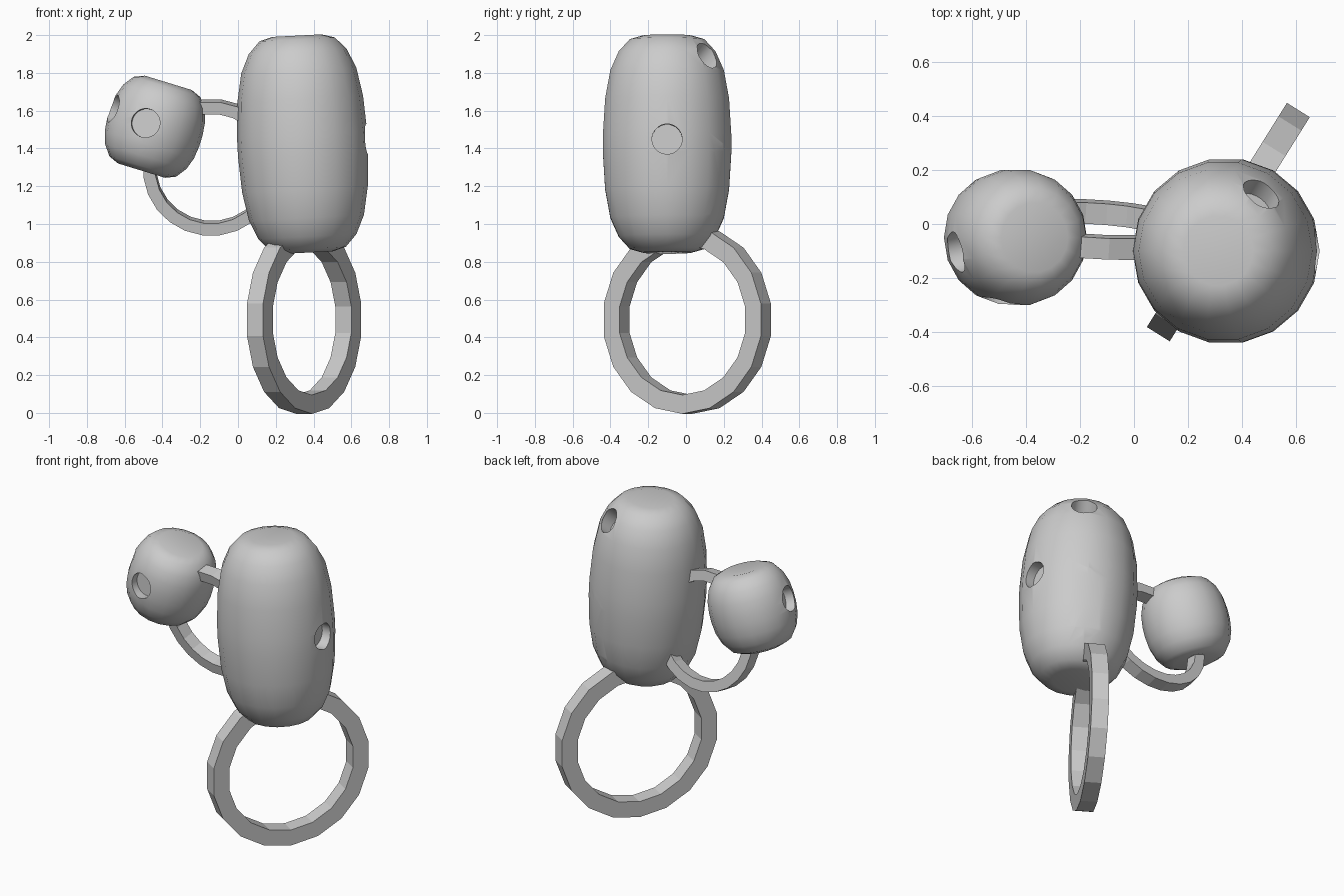
import bpy, bmesh, math
from mathutils import Vector, Matrix

if "Cube" in bpy.data.objects:
    bpy.data.objects.remove(bpy.data.objects["Cube"])


def make_object(name, bm):
    bmesh.ops.recalc_face_normals(bm, faces=bm.faces)
    mesh = bpy.data.meshes.new(name)
    bm.to_mesh(mesh)
    bm.free()
    obj = bpy.data.objects.new(name, mesh)
    bpy.context.collection.objects.link(obj)
    return obj


def smooth(obj, angle):
    bpy.ops.object.select_all(action='DESELECT')
    obj.select_set(True)
    bpy.context.view_layer.objects.active = obj
    bpy.ops.object.shade_smooth_by_angle(angle=math.radians(angle))


def lathe(name, profile, matrix, sides=18):
    """Closed barrel; first and last profile points lie on the axis."""
    bm = bmesh.new()
    rings = []
    for r, z in profile[1:-1]:
        rings.append([bm.verts.new((r * math.cos(2 * math.pi * i / sides),
                                    r * math.sin(2 * math.pi * i / sides), z))
                      for i in range(sides)])
    poles = [bm.verts.new((0, 0, profile[k][1])) for k in (0, -1)]
    for i in range(sides):
        j = (i + 1) % sides
        for a, b in zip(rings, rings[1:]):
            bm.faces.new((a[i], a[j], b[j], b[i]))
        bm.faces.new((poles[0], rings[0][j], rings[0][i]))
        bm.faces.new((poles[1], rings[-1][i], rings[-1][j]))
    bm.transform(matrix)
    return make_object(name, bm)


def ring(name, centre, u, v, radius, thick, width, sides):
    """Square-section band in the plane of u and v."""
    u, v, c = Vector(u).normalized(), Vector(v).normalized(), Vector(centre)
    n = u.cross(v).normalized() * width / 2
    bm = bmesh.new()
    loops = []
    for i in range(sides):
        a = 2 * math.pi * (i + 0.5) / sides
        d = u * math.cos(a) + v * math.sin(a)
        loops.append([bm.verts.new(c + d * r + n * s) for r, s in
                      ((radius, -1), (radius, 1), (radius - thick, 1), (radius - thick, -1))])
    for i, a in enumerate(loops):
        b = loops[(i + 1) % sides]
        for k in range(4):
            m = (k + 1) % 4
            bm.faces.new((a[k], a[m], b[m], b[k]))
    return make_object(name, bm)


def socket(obj, point, direction, radius, depth, stretch=0.0):
    """Drill a blind round or slotted hole into obj."""
    d = Vector(direction).normalized()
    length = 0.4
    bm = bmesh.new()
    bmesh.ops.create_cone(bm, cap_ends=True, segments=24, radius1=radius,
                          radius2=radius, depth=length,
                          matrix=Matrix.Rotation(math.pi / 24, 4, 'Z'))
    for vert in bm.verts:
        vert.co.y += math.copysign(stretch, vert.co.y)
    centre = Vector(point) + d * (length / 2 - depth)
    bm.transform(Matrix.Translation(centre) @ d.to_track_quat('Z', 'Y').to_matrix().to_4x4())
    cutter = make_object("socket_cutter", bm)
    cutter.hide_render = True
    mod = obj.modifiers.new("socket", 'BOOLEAN')
    mod.operation, mod.solver, mod.object = 'DIFFERENCE', 'EXACT', cutter
    bpy.ops.object.select_all(action='DESELECT')
    bpy.context.view_layer.objects.active = obj
    obj.select_set(True)
    bpy.ops.object.modifier_apply(modifier=mod.name)
    bpy.data.objects.remove(cutter, do_unlink=True)


def az(deg, z=0.0):
    a = math.radians(deg)
    return Vector((math.cos(a), math.sin(a), z))


# large barrel
half = [(0.345, 0.05), (0.333, 0.24), (0.305, 0.39), (0.26, 0.49), (0.2, 0.555), (0.13, 0.575), (0, 0.562)]
profile = [(r, -z) for r, z in reversed(half)] + half
barrel = lathe("large_barrel", profile,
               Matrix.Translation((0.342, -0.1, 1.423)) @ Matrix.Rotation(math.radians(-3), 4, 'Y'))
socket(barrel, (0.685, -0.1, 1.45), (1, 0, 0.04), 0.08, 0.07)
socket(barrel, (0.465, 0.1, 1.88), az(58, 0.9), 0.075, 0.07)
socket(barrel, Vector((0.345, -0.1, 1.21)) + az(60) * 0.335, az(60), 0.073, 0.09, 0.145)
smooth(barrel, 35)

# small barrel, tipped towards the large one
half = [(0.255, 0.03), (0.247, 0.1), (0.225, 0.165), (0.185, 0.22), (0.13, 0.243), (0, 0.228)]
profile = [(r, -z) for r, z in reversed(half)] + half
bead = lathe("small_barrel", profile,
             Matrix.Translation((-0.44, -0.05, 1.515)) @ Matrix.Rotation(math.radians(17), 4, 'Y'))
socket(bead, (-0.49, -0.295, 1.535), (-0.1, -1, 0.05), 0.077, 0.06)
socket(bead, (-0.66, -0.105, 1.61), (-0.9, -0.25, 0.35), 0.077, 0.06)
smooth(bead, 35)

# standing ring and linking ring
ring("large_ring", (0.35, 0.007, 0.493), az(58), (0, 0, 1), 0.498, 0.1, 0.1, 18)
ring("link_ring", (-0.14, -0.02, 1.3), (1, -0.06, 0), (0, -0.2, 1), 0.362, 0.065, 0.08, 24)
